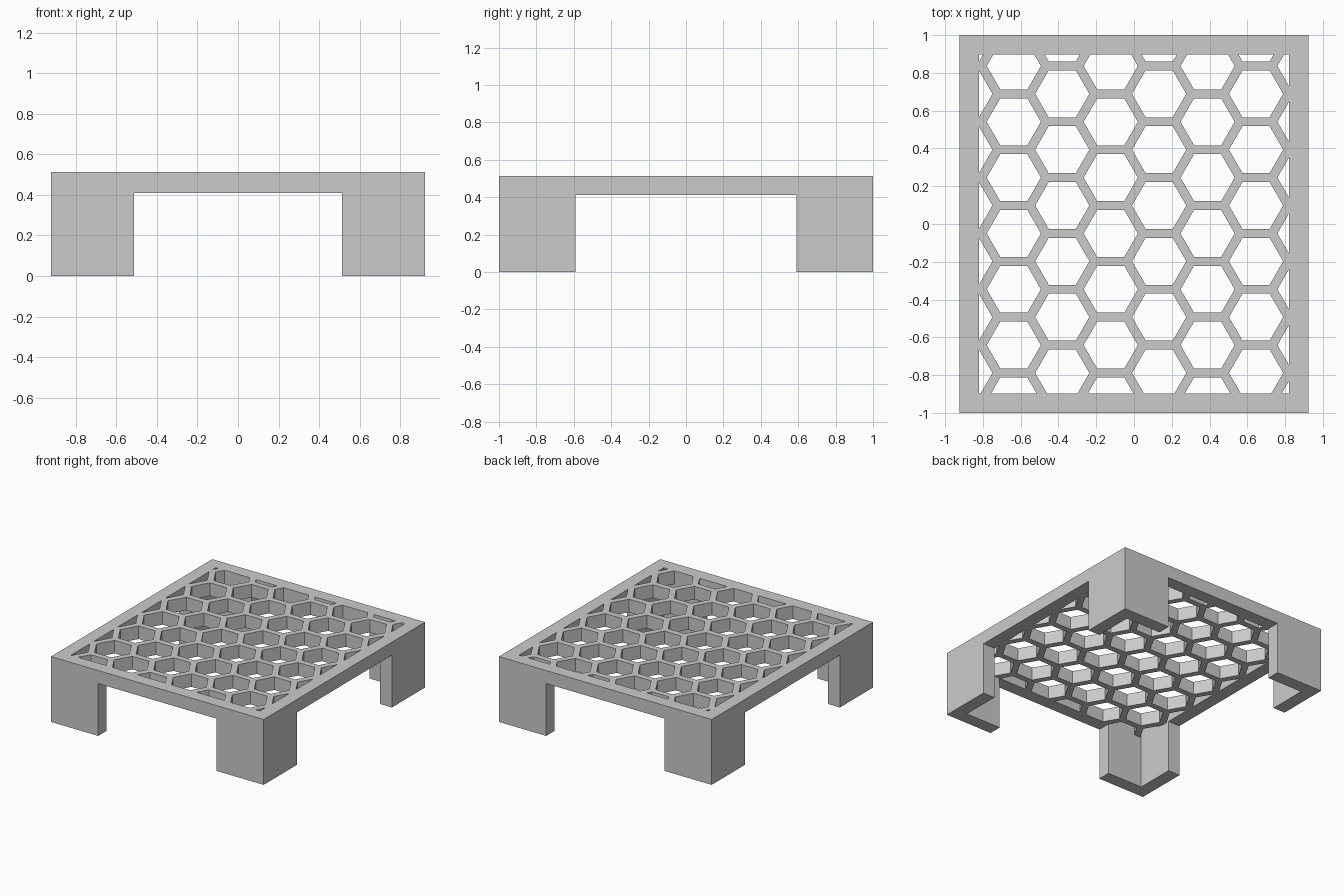
import bpy, bmesh, math
from mathutils import Matrix, Vector

cube = bpy.data.objects.get("Cube")
if cube:
    bpy.data.objects.remove(cube, do_unlink=True)

U = 1 / 9.75                        # one wall thickness
HX, HY, H = 9 * U, 1.0, 5 * U       # half width, half depth, height
UNDER = H - U                       # underside of the top panel
LEG = 4 * U                         # leg length along each side
PITCH_X, PITCH_Y, RADIUS = 0.2565, 0.2955, 0.1435

grey = bpy.data.materials.new("plain grey")
grey.use_nodes = True
grey.diffuse_color = (0.6, 0.6, 0.6, 1)
grey.node_tree.nodes["Principled BSDF"].inputs["Base Color"].default_value = (0.6, 0.6, 0.6, 1)


def finish(name, bm):
    mesh = bpy.data.meshes.new(name)
    bm.to_mesh(mesh)
    bm.free()
    mesh.materials.append(grey)
    obj = bpy.data.objects.new(name, mesh)
    bpy.context.collection.objects.link(obj)
    return obj


def block(name, hx, hy, z0, z1):
    bm = bmesh.new()
    size = Matrix.Diagonal((2 * hx, 2 * hy, z1 - z0, 1))
    bmesh.ops.create_cube(bm, size=1, matrix=Matrix.Translation((0, 0, (z0 + z1) / 2)) @ size)
    return finish(name, bm)


def combine(obj, cutter, operation):
    """Apply an exact boolean and discard the cutter."""
    cutter.hide_render = True
    mod = obj.modifiers.new("cut", 'BOOLEAN')
    mod.operation, mod.object, mod.solver = operation, cutter, 'EXACT'
    graph = bpy.context.evaluated_depsgraph_get()
    mesh = bpy.data.meshes.new_from_object(obj.evaluated_get(graph))
    obj.modifiers.clear()
    obj.data = mesh
    bpy.data.objects.remove(cutter, do_unlink=True)


# Honeycomb holes, trimmed to the inside of the rim
bm = bmesh.new()
for col in range(-4, 4):
    x = 0.005 + (col + 0.5) * PITCH_X
    start = 0.098 if col % 2 == 0 else -0.05
    for row in range(-4, 5):
        y = start + row * PITCH_Y
        if abs(y) < HY - U + RADIUS * 0.86:
            bmesh.ops.create_cone(bm, cap_ends=True, segments=6, radius1=RADIUS, radius2=RADIUS,
                                  depth=0.4, matrix=Matrix.Translation((x, y, UNDER + U / 2))
                                  @ Matrix.Rotation(math.pi / 2, 4, 'Z'))
# Turn the corners of every hole toward the sides
bm.verts.ensure_lookup_table()
corner = bm.verts[0].co - Vector((0.005 - 3.5 * PITCH_X, 0, 0))
if abs(corner.x) < 0.01 or abs(abs(corner.x) - RADIUS * 0.866) < 0.01:
    for i in range(0, len(bm.verts), 12):
        ring = bm.verts[i:i + 12]
        centre = sum((v.co for v in ring), Vector()) / 12
        bmesh.ops.rotate(bm, verts=ring, cent=centre, matrix=Matrix.Rotation(math.pi / 6, 3, 'Z'))
holes = finish("hole_cutter", bm)
combine(holes, block("rim_inside", HX - U, HY - U, UNDER - 0.06, H + 0.06), 'INTERSECT')

# Solid body, hollowed below, opened between the legs and pierced on top
stand = block("honeycomb_stand", HX, HY, 0, H)
combine(stand, block("hollow", HX - U, HY - U, -0.2, UNDER), 'DIFFERENCE')
combine(stand, block("front_opening", HX - LEG, HY + 0.2, -0.2, UNDER), 'DIFFERENCE')
combine(stand, block("side_opening", HX + 0.2, HY - LEG, -0.2, UNDER), 'DIFFERENCE')
combine(stand, holes, 'DIFFERENCE')
